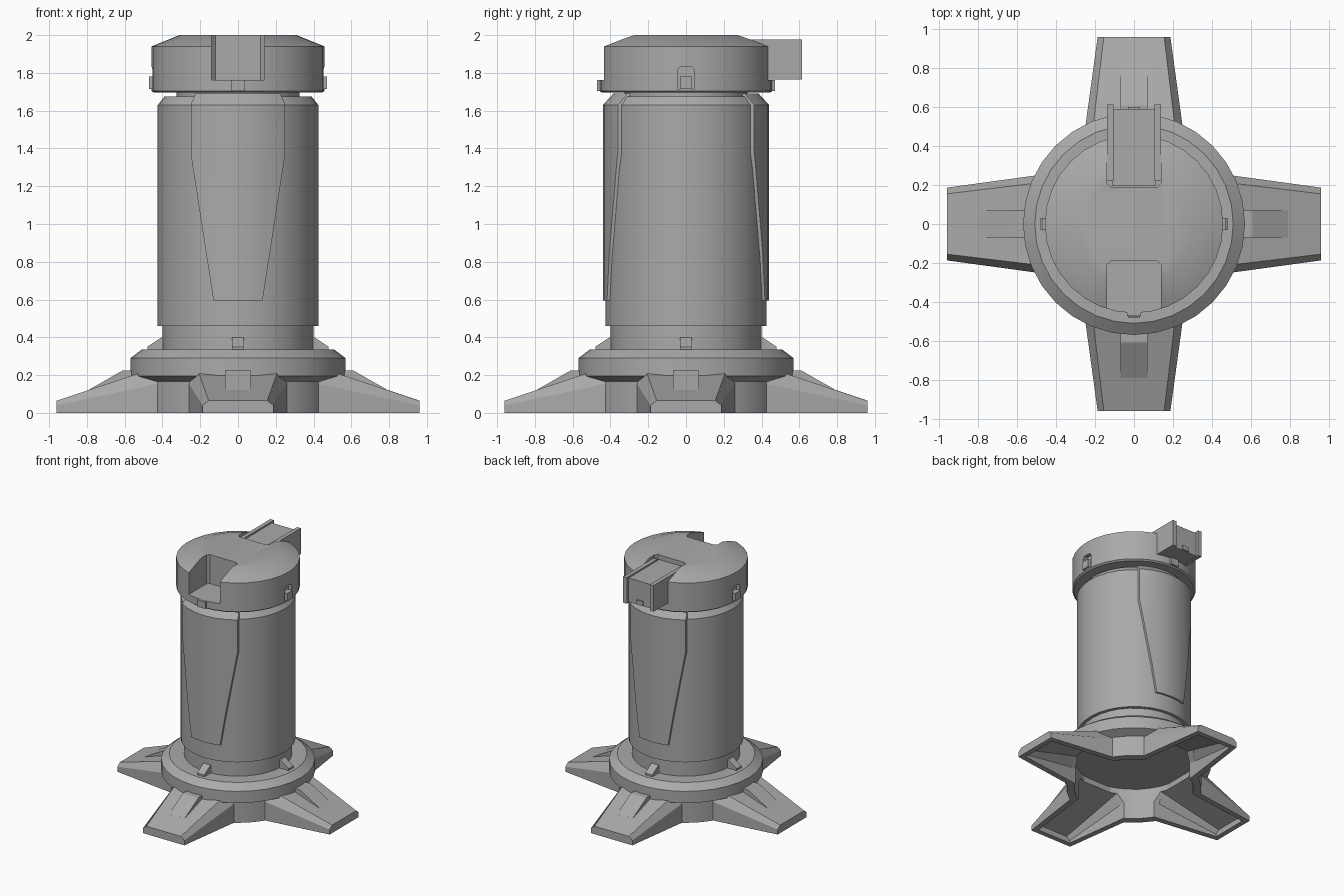
import bpy, bmesh
from math import sin, cos, pi, radians
from mathutils import Matrix

cube = bpy.data.objects.get("Cube")
if cube:
    bpy.data.objects.remove(cube)

grey = bpy.data.materials.new("plain_grey")
grey.use_nodes = True
GREY = (0.4, 0.4, 0.4, 1)
grey.diffuse_color = GREY
grey.node_tree.nodes["Principled BSDF"].inputs["Base Color"].default_value = GREY


def finish(name, bm, turn=0):
    bmesh.ops.recalc_face_normals(bm, faces=bm.faces)
    bm.transform(Matrix.Rotation(turn, 4, 'Z'))
    me = bpy.data.meshes.new(name)
    bm.to_mesh(me)
    bm.free()
    me.materials.append(grey)
    ob = bpy.data.objects.new(name, me)
    bpy.context.collection.objects.link(ob)
    return ob


def loft(name, rings, turn=0, closed=False):
    """Skin a row of equal-length point rings; cap the ends unless closed."""
    bm = bmesh.new()
    loops = [[bm.verts.new(p) for p in ring] for ring in rings]
    n = len(loops[0])
    pairs = list(zip(loops, loops[1:])) + ([(loops[-1], loops[0])] if closed else [])
    for a, b in pairs:
        for i in range(n):
            j = (i + 1) % n
            bm.faces.new((a[i], a[j], b[j], b[i]))
    if not closed:
        bm.faces.new(loops[0])
        bm.faces.new(loops[-1])
    return finish(name, bm, turn)


def lathe(name, profile, sides=32, closed=False):
    rings = [[(r * cos(2 * pi * i / sides), r * sin(2 * pi * i / sides), z)
              for i in range(sides)] for r, z in profile]
    return loft(name, rings, 0, closed)


def box(name, x, y, z, turn=0):
    return loft(name, [[(x[0], y[0], h), (x[1], y[0], h), (x[1], y[1], h), (x[0], y[1], h)]
                       for h in z], turn)


def side_prism(name, half, outline, turn=0):
    """Extrude a (distance, height) outline across x; it faces the front."""
    return loft(name, [[(x, -r, z) for r, z in outline] for x in (-half, half)], turn)


def leg_form(name, stations, floor, turn):
    return loft(name, [[(-hb, -r, floor), (-hb, -r, zm), (-ht, -r, zt),
                        (ht, -r, zt), (hb, -r, zm), (hb, -r, floor)]
                       for r, hb, zm, ht, zt in stations], turn)


def boolean(ob, cutter, mode='DIFFERENCE'):
    m = ob.modifiers.new("cut", 'BOOLEAN')
    m.operation, m.object, m.solver = mode, cutter, 'EXACT'
    bpy.context.view_layer.objects.active = ob
    bpy.ops.object.select_all(action='DESELECT')
    ob.select_set(True)
    bpy.ops.object.modifier_apply(modifier="cut")


def drop(ob):
    bpy.data.objects.remove(ob)


def smooth(ob):
    bpy.ops.object.select_all(action='DESELECT')
    ob.select_set(True)
    bpy.context.view_layer.objects.active = ob
    bpy.ops.object.shade_smooth_by_angle(angle=radians(25))


# Hollow base ring and main body
base = lathe("base_ring", [(0.5, 0), (0.5, 0.165), (0.57, 0.195), (0.57, 0.29), (0.51, 0.335),
                           (0.36, 0.335), (0.36, 0.25), (0.44, 0.25), (0.44, 0)], closed=True)
body = lathe("body", [(0.38, 0.25), (0.4, 0.25), (0.4, 0.46), (0.425, 0.46), (0.425, 1.63),
                      (0.39, 1.675), (0.325, 1.675), (0.325, 1.72)])

# Four hollow legs, each with a top block and a lug on the ring
for k, side in enumerate(("front", "left", "back", "right")):
    turn = k * pi / 2
    leg = leg_form(side + "_leg", [(0.96, 0.187, 0.04, 0.155, 0.065),
                                   (0.42, 0.261, 0.155, 0.22, 0.245)], 0, turn)
    hollow = leg_form("hollow", [(0.92, 0.15, 0.02, 0.12, 0.045),
                                 (0.34, 0.225, 0.14, 0.18, 0.225)], -0.01, turn)
    boolean(leg, hollow)
    boolean(base, hollow)
    drop(hollow)
    side_prism(side + "_leg_block", 0.07,
               [(0.79, 0.1), (0.79, 0.122), (0.61, 0.225), (0.52, 0.225), (0.52, 0.19)], turn)
    side_prism(side + "_lug", 0.032,
               [(0.48, 0.33), (0.48, 0.35), (0.405, 0.4), (0.38, 0.4), (0.38, 0.33)], turn)

# Raised tapered panels, front and back
for side, turn in (("front", 0), ("back", pi)):
    panel = lathe(side + "_panel", [(0.36, 0.59), (0.44, 0.59), (0.44, 1.63), (0.385, 1.69),
                                    (0.36, 1.69)])
    half = [(0.13, 0.595), (0.25, 1.37), (0.25, 1.635), (0.22, 1.7)]
    outline = half + [(-x, z) for x, z in reversed(half)]
    shape = loft("shape", [[(x, y, z) for x, z in outline] for y in (-0.6, -0.3)], turn)
    boolean(panel, shape, 'INTERSECT')
    drop(shape)
    smooth(panel)

# Cap with a slot front and back and small side recesses
cap = lathe("cap", [(0.445, 1.695), (0.458, 1.705), (0.458, 1.94), (0.31, 2.0)])
for turn in (0, pi):
    slot = [(-0.14, -0.6), (0.14, -0.6), (0.14, -0.21), (0.12, -0.19), (-0.12, -0.19), (-0.14, -0.21)]
    cutter = loft("slot", [[(x, y, z) for x, y in slot] for z in (1.763, 2.1)], turn)
    boolean(cap, cutter)
    drop(cutter)
    box("cap_lip", (-0.035, 0.035), (-0.472, -0.42), (1.705, 1.762), turn)
for side, turn in (("left", pi / 2), ("right", -pi / 2)):
    arch = [(-0.045, 1.715), (0.045, 1.715), (0.045, 1.815), (0.03, 1.832), (-0.03, 1.832), (-0.045, 1.815)]
    cutter = loft("recess", [[(x, y, z) for x, z in arch] for y in (-0.6, -0.425)], turn)
    boolean(cap, cutter)
    drop(cutter)
    box(side + "_cap_catch", (-0.032, 0.032), (-0.47, -0.41), (1.715, 1.78), turn)

# Block projecting from the rear slot between two side rails
box("rear_block", (-0.11, 0.11), (0.195, 0.59), (1.77, 1.965))
for side, s in (("left", 1), ("right", -1)):
    box(side + "_rail", sorted((s * 0.105, s * 0.138)), (0.22, 0.615), (1.765, 1.978))
box("rear_catch", (-0.03, 0.03), (0.58, 0.6), (1.775, 1.81))

for ob in (base, body, cap):
    smooth(ob)
